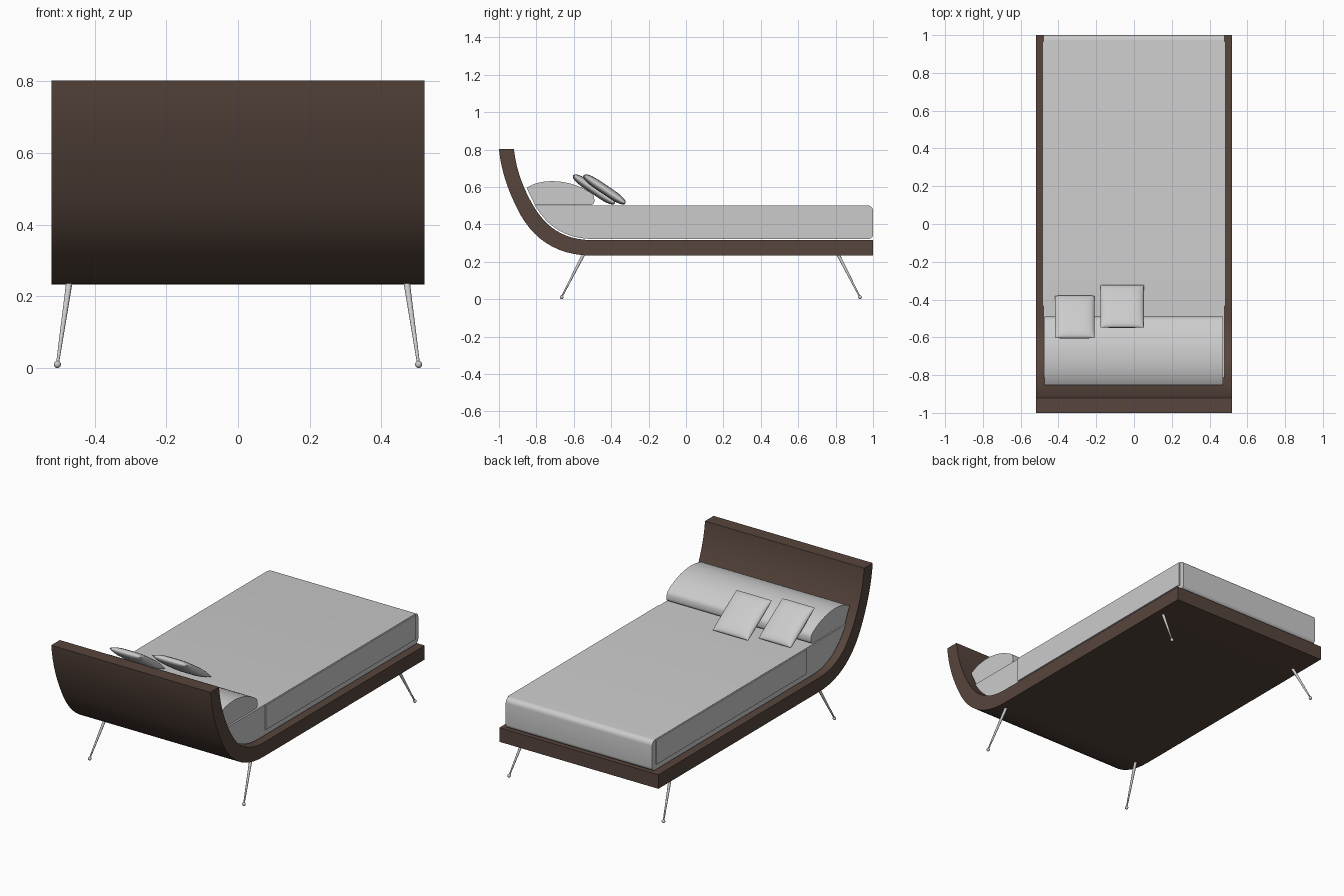
import bpy, bmesh, math
from mathutils import Vector, Matrix

if "Cube" in bpy.data.objects:
    bpy.data.objects.remove(bpy.data.objects["Cube"])


def material(name, rgb):
    m = bpy.data.materials.new(name)
    m.diffuse_color = (*rgb, 1)
    m.use_nodes = True
    m.node_tree.nodes["Principled BSDF"].inputs["Base Color"].default_value = m.diffuse_color
    return m


WOOD = material("dark brown wood", (0.095, 0.06, 0.046))
FABRIC = material("light grey fabric", (0.6, 0.6, 0.6))
METAL = material("grey metal", (0.6, 0.6, 0.6))


def finish(bm, name, mat, angle=35):
    bmesh.ops.recalc_face_normals(bm, faces=bm.faces)
    me = bpy.data.meshes.new(name)
    bm.to_mesh(me)
    bm.free()
    me.materials.append(mat)
    ob = bpy.data.objects.new(name, me)
    bpy.context.collection.objects.link(ob)
    bpy.ops.object.select_all(action='DESELECT')
    ob.select_set(True)
    bpy.context.view_layer.objects.active = ob
    bpy.ops.object.shade_smooth_by_angle(angle=math.radians(angle))
    return ob


def extrude(name, profile, x0, x1, mat):
    """Sweep a closed (y, z) outline along x."""
    bm = bmesh.new()
    a = [bm.verts.new((x0, y, z)) for y, z in profile]
    b = [bm.verts.new((x1, y, z)) for y, z in profile]
    n = len(profile)
    for i in range(n):
        j = (i + 1) % n
        bm.faces.new((a[i], a[j], b[j], b[i]))
    bm.faces.new(a)
    bm.faces.new(b)
    return finish(bm, name, mat)


def bezier(p0, p1, p2, p3, n=12):
    pts = []
    for i in range(n + 1):
        t = i / n
        s = 1 - t
        pts.append(tuple(s**3 * a + 3 * s * s * t * b + 3 * s * t * t * c + t**3 * d
                         for a, b, c, d in zip(p0, p1, p2, p3)))
    return pts


def arc(cy, cz, r, a0, a1, n=6):
    return [(cy + r * math.cos(math.radians(a0 + (a1 - a0) * i / n)),
             cz + r * math.sin(math.radians(a0 + (a1 - a0) * i / n))) for i in range(n + 1)]


# Curved wooden frame: flat base sweeping up into the headboard
outer = bezier((-0.50, 0.233), (-0.70, 0.233), (-0.83, 0.33), (-0.905, 0.49)) \
    + bezier((-0.905, 0.49), (-0.96, 0.60), (-0.99, 0.70), (-1.0, 0.803))[1:]
inner = bezier((-0.50, 0.316), (-0.66, 0.316), (-0.755, 0.39), (-0.822, 0.51)) \
    + bezier((-0.822, 0.51), (-0.88, 0.61), (-0.91, 0.71), (-0.92, 0.803))[1:]
extrude("curved_frame", [(1.0, 0.233)] + outer + inner[::-1] + [(1.0, 0.316)],
        -0.52, 0.52, WOOD)

# Mattress: follows the inside of the curve, rounded at the foot
head = [(y + 0.006, z + 0.006) for y, z in inner if z < 0.49]
mattress = arc(0.975, 0.347, 0.025, 0, -90) + head + [(-0.812, 0.502)] \
    + arc(0.97, 0.472, 0.03, 90, 0)
extrude("mattress", mattress, -0.478, 0.478, FABRIC)

# Cover panels hanging over both long sides
for side, label in ((-1, "left"), (1, "right")):
    extrude(f"cover_panel_{label}",
            [(-0.433, 0.355), (0.967, 0.355), (0.967, 0.5), (-0.433, 0.5)],
            side * 0.476, side * 0.485, FABRIC)

# Bolster with a domed top and flat ends
bolster = bezier((-0.852, 0.595), (-0.78, 0.645), (-0.64, 0.645), (-0.53, 0.582)) \
    + bezier((-0.53, 0.582), (-0.50, 0.565), (-0.49, 0.56), (-0.49, 0.53), 5)[1:] \
    + arc(-0.508, 0.522, 0.018, 0, -90, 4) + [(-0.808, 0.504)]
extrude("bolster", bolster, -0.473, 0.47, FABRIC)


def cushion(name, centre, width, length, half):
    """Plump square cushion leaning back on the bolster."""
    bm = bmesh.new()
    n = 16
    p = [math.sin(math.pi / 2 * (2 * i / n - 1)) for i in range(n + 1)]
    for s in (-1, 1):
        rows = [[bm.verts.new((u * width / 2, v * length / 2,
                               s * half * max(0, (1 - u**4) * (1 - v**4)) ** 0.5))
                 for u in p] for v in p]
        for i in range(n):
            for j in range(n):
                bm.faces.new((rows[i][j], rows[i][j + 1], rows[i + 1][j + 1], rows[i + 1][j]))
    bmesh.ops.remove_doubles(bm, verts=bm.verts, dist=1e-5)
    bm.transform(Matrix.Translation(centre) @ Matrix.Rotation(math.radians(-34), 4, 'X'))
    finish(bm, name, FABRIC, 60)


cushion("cushion_left", (-0.314, -0.492, 0.587), 0.21, 0.27, 0.025)
cushion("cushion_right", (-0.063, -0.436, 0.587), 0.23, 0.27, 0.025)

# Splayed tapered legs with ball feet
for y_top, y_foot, end in ((-0.545, -0.665, "head"), (0.81, 0.93, "foot")):
    for side, label in ((-1, "left"), (1, "right")):
        top = Vector((side * 0.47, y_top, 0.245))
        foot = Vector((side * 0.504, y_foot, 0.011))
        d = top - foot
        bm = bmesh.new()
        bmesh.ops.create_cone(bm, cap_ends=True, segments=16, radius1=0.004, radius2=0.009,
                              depth=d.length,
                              matrix=Matrix.Translation((top + foot) / 2)
                              @ d.to_track_quat('Z', 'Y').to_matrix().to_4x4())
        bmesh.ops.create_uvsphere(bm, u_segments=16, v_segments=10, radius=0.01,
                                  matrix=Matrix.Translation((foot.x, foot.y, 0.01)))
        finish(bm, f"{end}_leg_{label}", METAL)
